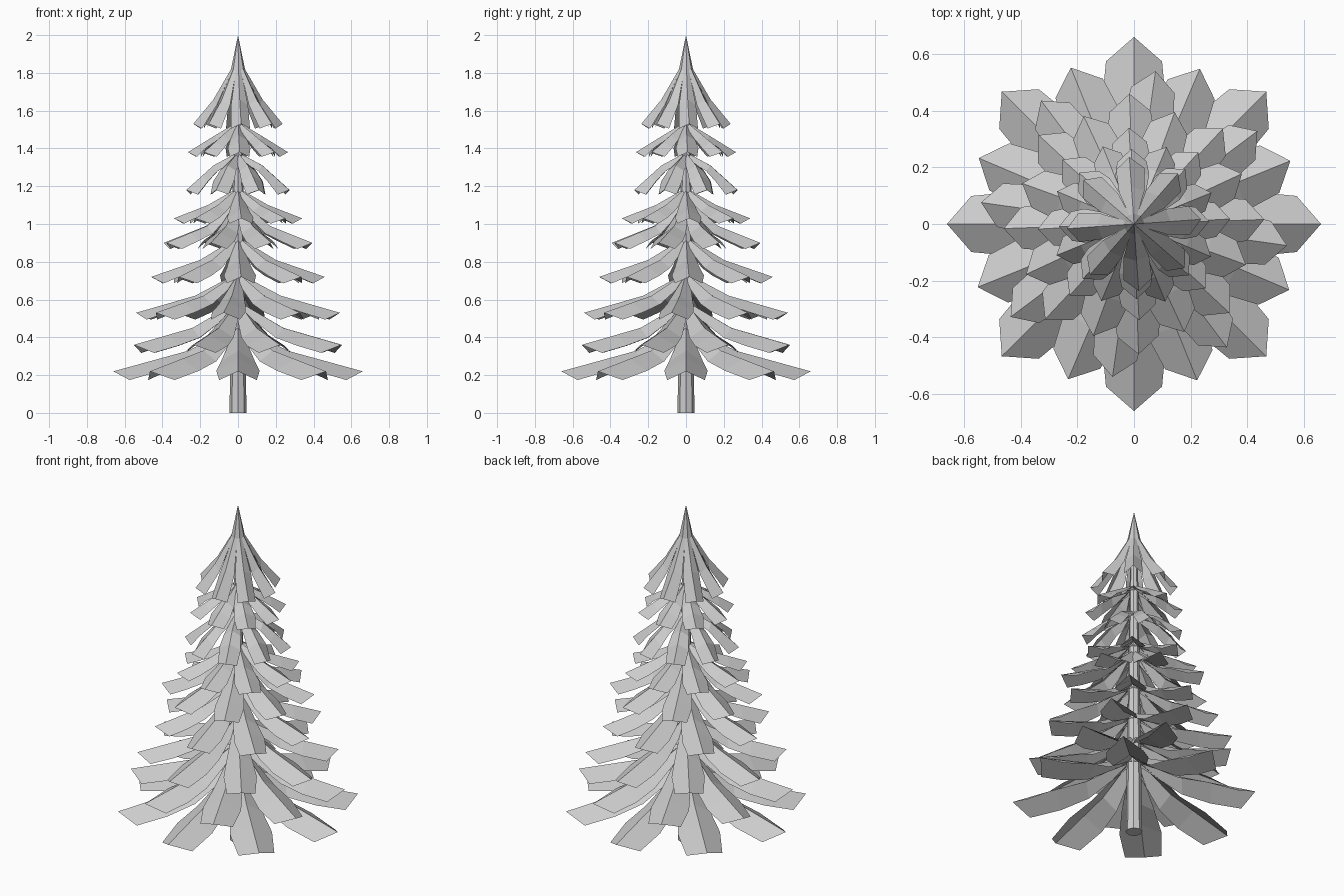
import bpy, bmesh
from math import sin, cos, radians, tau

if "Cube" in bpy.data.objects:
    bpy.data.objects.remove(bpy.data.objects["Cube"])


def make_object(name, bm):
    bmesh.ops.recalc_face_normals(bm, faces=bm.faces)
    mesh = bpy.data.meshes.new(name)
    bm.to_mesh(mesh)
    bm.free()
    obj = bpy.data.objects.new(name, mesh)
    bpy.context.collection.objects.link(obj)
    return obj


def branch(bm, angle, ridge, sides):
    """Folded leaf: ridge is (radius, z), sides is (radius, half width, z)."""
    c, s = cos(angle), sin(angle)

    def vert(r, t, z):
        return bm.verts.new((r * c - t * s, r * s + t * c, z))

    mid = [vert(r, 0, z) for r, z in ridge]
    for sign in (1, -1):
        edge = [vert(r, sign * w, z) for r, w, z in sides]
        for i in range(len(ridge) - 1):
            quad = [mid[i], mid[i + 1], edge[i + 1], edge[i]]
            bm.faces.new(quad if sign < 0 else quad[::-1])


def tier(name, offset, width, base_z, knee, tip):
    """Ring of eight drooping branches, from the trunk through a knee to the tip."""
    (kr, kz), (tr, tz) = knee, tip
    wr, wz = kr + (tr - kr) * 0.4, kz + (tz - kz) * 0.4
    ridge = [(0.02, base_z), (kr, kz), (wr, wz), (tr, tz)]
    drop = width * 0.55
    sides = [(0.015, 0.022, base_z - 0.03),
             (kr * 0.97, width * 0.78, kz - drop * 0.9),
             (wr * 0.97, width, wz - drop),
             (tr - width * 0.75, width * 0.86, tz - width * 0.4)]
    bm = bmesh.new()
    for i in range(8):
        branch(bm, radians(offset) + i * tau / 8, ridge, sides)
    make_object(name, bm)


# Trunk
bm = bmesh.new()
bmesh.ops.create_cone(bm, cap_ends=True, segments=8, radius1=0.045, radius2=0.02, depth=1.78)
bmesh.ops.translate(bm, verts=bm.verts, vec=(0, 0, 0.89))
make_object("trunk", bm)

# Branch tiers from the ground up: offset, width, base height, knee, tip
TIERS = [
    (0, 0.115, 0.46, (0.26, 0.33), (0.66, 0.22)),
    (22, 0.105, 0.58, (0.26, 0.45), (0.595, 0.36)),
    (-8, 0.09, 0.73, (0.23, 0.62), (0.545, 0.53)),
    (2, 0.085, 0.92, (0.20, 0.81), (0.46, 0.72)),
    (25, 0.08, 1.12, (0.18, 0.99), (0.42, 0.90)),
    (3, 0.07, 1.18, (0.16, 1.10), (0.34, 1.03)),
    (22, 0.06, 1.37, (0.14, 1.31), (0.295, 1.18)),
    (2, 0.06, 1.53, (0.12, 1.47), (0.265, 1.38)),
]
for n, spec in enumerate(TIERS, 1):
    tier(f"branch_tier_{n}", *spec)

# Crown: steep branches that merge into the pointed top
bm = bmesh.new()
for i in range(8):
    branch(bm, radians(4) + i * tau / 8,
           [(0.0, 2.0), (0.037, 1.82), (0.13, 1.66), (0.237, 1.53)],
           [(0.0, 0.0, 2.0), (0.032, 0.014, 1.81), (0.115, 0.045, 1.63), (0.195, 0.05, 1.505)])
bmesh.ops.remove_doubles(bm, verts=bm.verts, dist=0.0005)
make_object("crown", bm)
